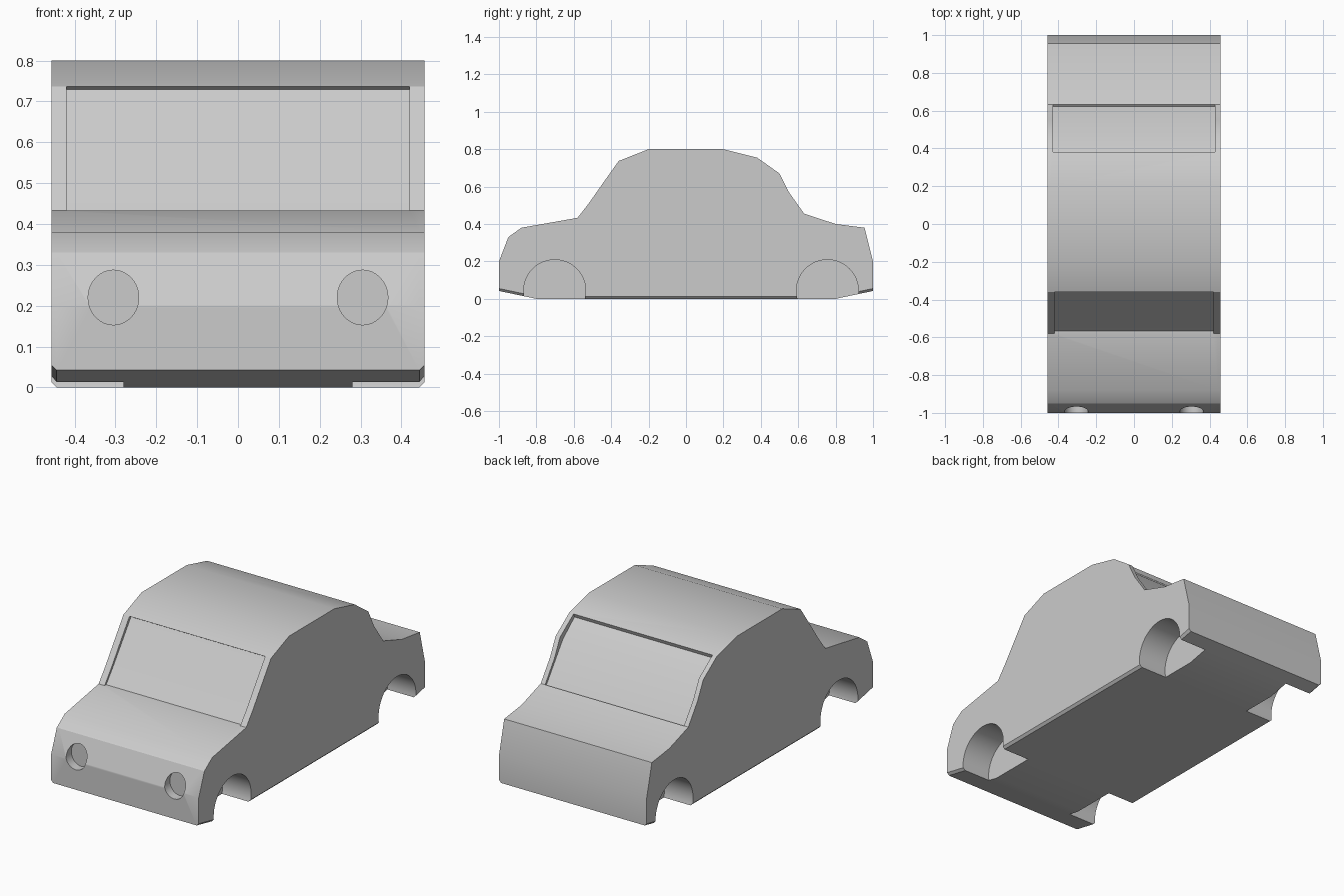
import bpy, bmesh, math
from mathutils import Matrix

if "Cube" in bpy.data.objects:
    bpy.data.objects.remove(bpy.data.objects["Cube"], do_unlink=True)

grey = bpy.data.materials.new("body_grey")
grey.use_nodes = True
grey.diffuse_color = (0.6, 0.6, 0.6, 1)
grey.node_tree.nodes["Principled BSDF"].inputs["Base Color"].default_value = (0.6, 0.6, 0.6, 1)

WIDTH, CHAMFER = 0.457, 0.013


def add_object(name, bm):
    bmesh.ops.recalc_face_normals(bm, faces=bm.faces)
    mesh = bpy.data.meshes.new(name)
    bm.to_mesh(mesh)
    bm.free()
    mesh.materials.append(grey)
    obj = bpy.data.objects.new(name, mesh)
    bpy.context.collection.objects.link(obj)
    return obj


def loft(name, sections):
    """Skin side profiles, given as (x, [(y, z), ...]), and cap both ends."""
    bm = bmesh.new()
    rings = [[bm.verts.new((x, y, z)) for y, z in pts] for x, pts in sections]
    for a, b in zip(rings, rings[1:]):
        for i in range(len(a)):
            j = (i + 1) % len(a)
            bm.faces.new((a[i], a[j], b[j], b[i]))
    bm.faces.new(rings[0])
    bm.faces.new(rings[-1])
    return add_object(name, bm)


def cylinder(name, centre, radius, depth, axis, stretch=1.0):
    bm = bmesh.new()
    turn = Matrix.Rotation(math.pi / 2, 4, axis)
    bmesh.ops.create_cone(bm, cap_ends=True, segments=48, radius1=radius, radius2=radius, depth=depth,
                          matrix=Matrix.Translation(centre) @ Matrix.Diagonal((1, 1, stretch, 1)) @ turn)
    return add_object(name, bm)


# Body shell: side silhouette, with the sills chamfered along both sides
upper = [(-1, .2), (-.95, .33), (-.88, .38), (-.58, .433), (-.52, .51), (-.45, .61),
         (-.36, .737), (-.2, .8), (.2, .8), (.38, .755), (.5, .67), (.55, .57),
         (.632, .455), (.8, .4), (.955, .38), (1, .2)]
lower = [(1, .042), (.8, 0), (-.8, 0), (-1, .042)]
raised = [(y, z + CHAMFER) for y, z in lower]
inner = WIDTH - CHAMFER
body = loft("car_body", [(-WIDTH, upper + raised), (-inner, upper + lower),
                         (inner, upper + lower), (WIDTH, upper + raised)])

cutters = []

# Windscreen and rear window recesses
screen = [(-.58, .433), (-.566, .433), (-.505, .51), (-.436, .605), (-.347, .729),
          (-.36, .737), (-.47, .737), (-.64, .433)]
rear = [(.38, .755), (.372, .735), (.475, .65), (.622, .447), (.632, .455),
        (.67, .5), (.6, .72), (.48, .8)]
for name, half, pts in (("windscreen_cutter", .42, screen), ("rear_window_cutter", .43, rear)):
    cutters.append(loft(name, [(-half, pts), (half, pts)]))

# Wheel arches and headlight sockets on both sides
for side, sign in (("left", 1), ("right", -1)):
    for end, y in (("front", -.702), ("rear", .756)):
        cutters.append(cylinder(f"{end}_{side}_arch_cutter", (sign * .43, y, .043), .166, .3, 'Y'))
    cutters.append(cylinder(f"{side}_headlight_cutter", (sign * .305, -1.0, .22), .062, .1, 'X', 1.08))

# Cut the recesses, then discard the cutters
bpy.context.view_layer.objects.active = body
body.select_set(True)
for cutter in cutters:
    cutter.hide_render = True
    mod = body.modifiers.new(cutter.name, 'BOOLEAN')
    mod.operation = 'DIFFERENCE'
    mod.solver = 'EXACT'
    mod.object = cutter
    bpy.ops.object.modifier_apply(modifier=mod.name)
    bpy.data.objects.remove(cutter, do_unlink=True)

bpy.ops.object.shade_smooth_by_angle(angle=math.radians(30))
